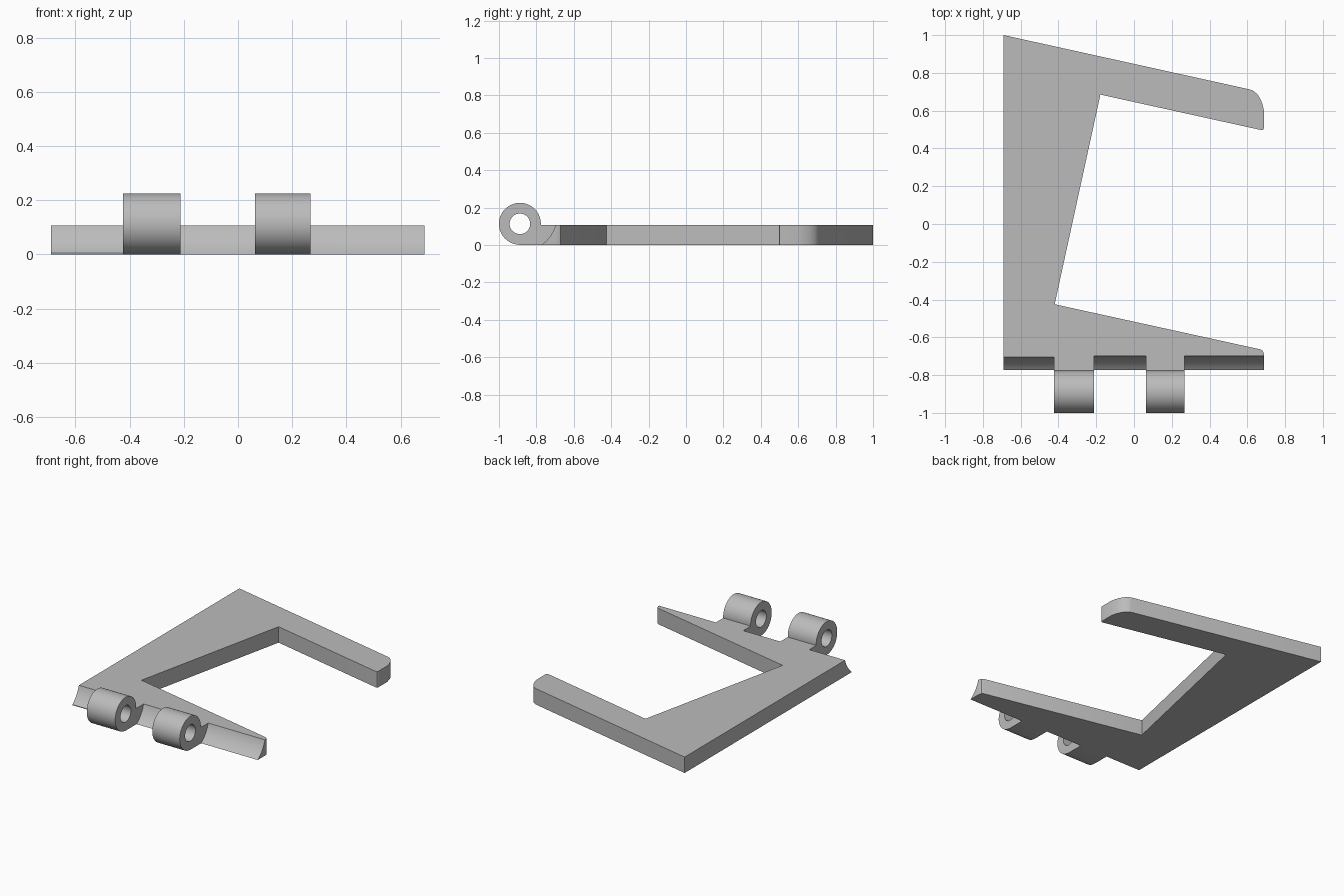
import bpy
import bmesh
import math

old = bpy.data.objects.get("Cube")
if old:
    bpy.data.objects.remove(old, do_unlink=True)

# Single grey material
grey = bpy.data.materials.new("light grey")
grey.use_nodes = True
colour = (0.5, 0.5, 0.5, 1)
grey.diffuse_color = colour
grey.node_tree.nodes["Principled BSDF"].inputs["Base Color"].default_value = colour

THICK = 0.107          # plate thickness
AXIS_Y, AXIS_Z = -0.888, 0.113   # hinge pin axis
BARREL_R, PIN_R = 0.112, 0.055
FRONT = -0.773


def prism(name, points, direction):
    """Extrude a closed outline of 3D points along a direction."""
    bm = bmesh.new()
    face = bm.faces.new([bm.verts.new(p) for p in points])
    new = bmesh.ops.extrude_face_region(bm, geom=[face])["geom"]
    bmesh.ops.translate(bm, vec=direction,
                        verts=[v for v in new if isinstance(v, bmesh.types.BMVert)])
    bmesh.ops.recalc_face_normals(bm, faces=bm.faces)
    mesh = bpy.data.meshes.new(name)
    bm.to_mesh(mesh)
    bm.free()
    mesh.materials.append(grey)
    obj = bpy.data.objects.new(name, mesh)
    bpy.context.collection.objects.link(obj)
    return obj


def arc(cy, cz, r, start, end, n):
    """Points (y, z) on an arc, angles in degrees."""
    angles = [math.radians(start + (end - start) * i / n) for i in range(n + 1)]
    return [(cy + r * math.cos(a), cz + r * math.sin(a)) for a in angles]


def x_prism(name, profile, x0, x1):
    return prism(name, [(x0, y, z) for y, z in profile], (x1 - x0, 0, 0))


def combine(target, tool, operation):
    """Apply a boolean and remove the tool object."""
    mod = target.modifiers.new("boolean", "BOOLEAN")
    mod.operation, mod.object, mod.solver = operation, tool, "EXACT"
    bpy.context.view_layer.objects.active = target
    bpy.ops.object.modifier_apply(modifier=mod.name)
    bpy.data.objects.remove(tool, do_unlink=True)


# Flat bracket plate with two arms and rounded tips
outline = [
    (-0.69, FRONT), (-0.69, 1.0),
    (0.615, 0.712), (0.634, 0.704), (0.653, 0.687), (0.668, 0.664),
    (0.68, 0.635), (0.688, 0.6),
    (0.688, 0.507), (0.684, 0.499), (0.675, 0.497),
    (-0.178, 0.685), (-0.42, -0.425),
    (0.67, -0.664), (0.682, -0.672), (0.688, -0.688), (0.688, FRONT),
]
plate = prism("hinge_bracket", [(x, y, 0) for x, y in outline], (0, 0, THICK))

# Concave clearance along the front edge between the knuckles
gaps = [(-0.8, -0.424, -0.006), (-0.213, 0.063, 0), (0.267, 0.8, 0)]
for x0, x1, shift in gaps:
    cutter = x_prism("clearance_cutter",
                     arc(AXIS_Y + shift, 0.161, 0.198, 0, 357.5, 143), x0, x1)
    combine(plate, cutter, "DIFFERENCE")

# Hinge knuckles: round barrel flowing into the plate along a flat underside
start = math.degrees(math.asin((THICK - AXIS_Z) / BARREL_R))
knuckle_profile = arc(AXIS_Y, AXIS_Z, BARREL_R, start, 270, 64)
knuckle_profile[-1] = (AXIS_Y, 0)
knuckle_profile += [(-0.72, 0), (-0.72, THICK)]
for x0, x1 in [(-0.424, -0.213), (0.063, 0.267)]:
    knuckle = x_prism("knuckle", knuckle_profile, x0, x1)
    pin = x_prism("pin_cutter", arc(AXIS_Y, AXIS_Z, PIN_R, 0, 352.5, 47),
                  x0 - 0.05, x1 + 0.05)
    combine(knuckle, pin, "DIFFERENCE")
    combine(plate, knuckle, "UNION")

# Smooth the curved surfaces, keep edges crisp
bpy.ops.object.select_all(action="DESELECT")
plate.select_set(True)
bpy.context.view_layer.objects.active = plate
bpy.ops.object.shade_smooth_by_angle(angle=math.radians(25))
